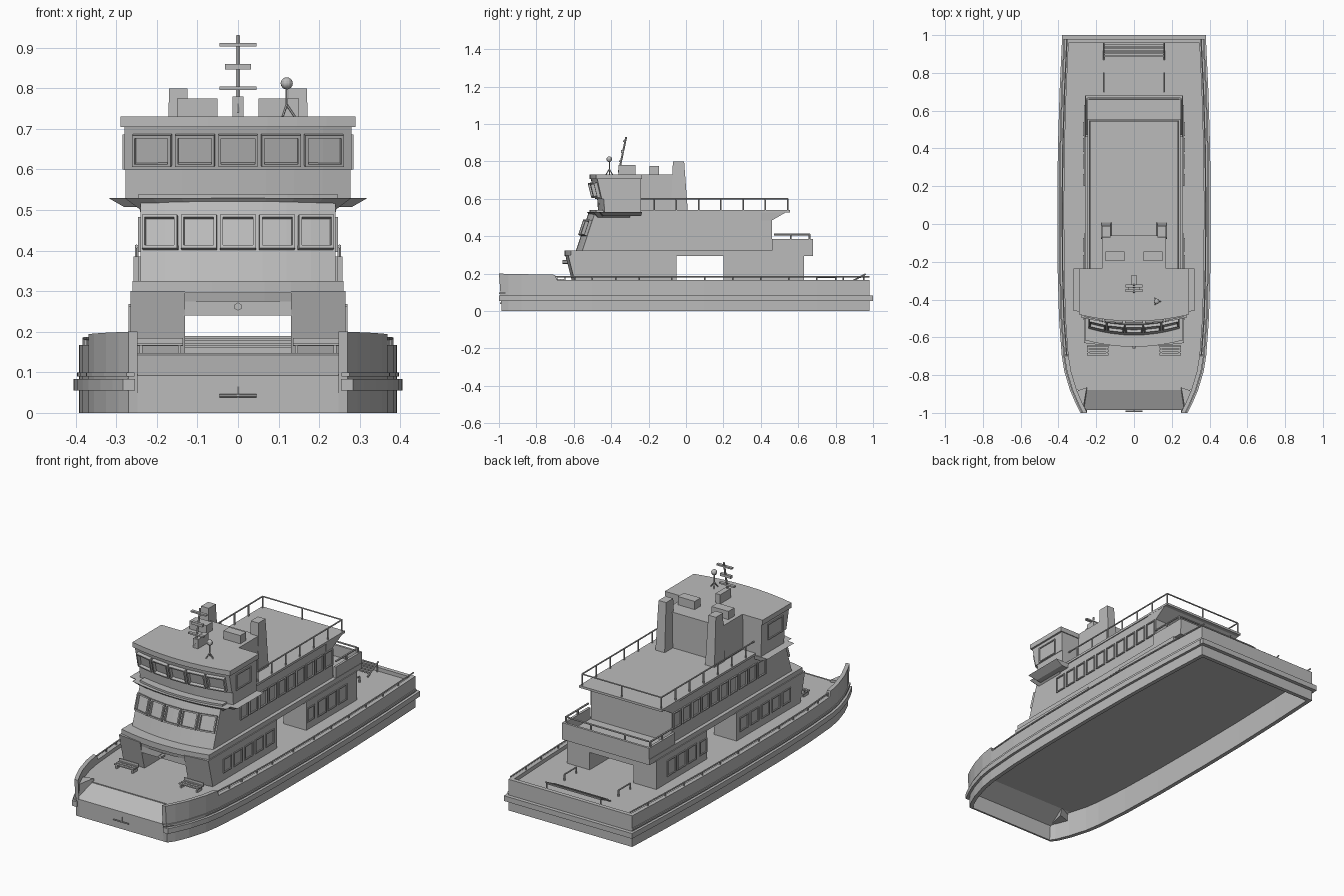
import bpy, bmesh, math
from mathutils import Vector, Matrix

if "Cube" in bpy.data.objects:
    bpy.data.objects.remove(bpy.data.objects["Cube"])

paint = bpy.data.materials.new("ship_grey")
paint.use_nodes = True
GREY = (0.5, 0.5, 0.5, 1)
paint.diffuse_color = GREY
paint.node_tree.nodes["Principled BSDF"].inputs["Base Color"].default_value = GREY


def finish(name, bm):
    bmesh.ops.recalc_face_normals(bm, faces=bm.faces)
    mesh = bpy.data.meshes.new(name)
    bm.to_mesh(mesh)
    bm.free()
    mesh.materials.append(paint)
    obj = bpy.data.objects.new(name, mesh)
    bpy.context.scene.collection.objects.link(obj)
    return obj


def mirror(obj):
    obj.modifiers.new("mirror", "MIRROR")
    return obj


def loft(name, rings):
    """Closed solid through a list of equal-length point rings."""
    bm = bmesh.new()
    rows = [[bm.verts.new(p) for p in ring] for ring in rings]
    n = len(rows[0])
    for a, b in zip(rows, rows[1:]):
        for i in range(n):
            j = (i + 1) % n
            bm.faces.new((a[i], a[j], b[j], b[i]))
    bm.faces.new(rows[0])
    bm.faces.new(rows[-1])
    return finish(name, bm)


def prism(name, low, z_low, high, z_high):
    return loft(name, [[(x, y, z_low) for x, y in low], [(x, y, z_high) for x, y in high]])


def add_box(bm, x, y, z):
    size = Matrix.Diagonal((x[1] - x[0], y[1] - y[0], z[1] - z[0], 1))
    centre = Vector((sum(x), sum(y), sum(z))) / 2
    bmesh.ops.create_cube(bm, size=1, matrix=Matrix.Translation(centre) @ size)


def box(name, x, y, z):
    bm = bmesh.new()
    add_box(bm, x, y, z)
    return finish(name, bm)


def add_rod(bm, a, b, radius=0.004, sides=6):
    a, b = Vector(a), Vector(b)
    turn = (b - a).to_track_quat("Z", "Y").to_matrix().to_4x4()
    bmesh.ops.create_cone(bm, cap_ends=True, segments=sides, radius1=radius, radius2=radius,
                          depth=(b - a).length, matrix=Matrix.Translation((a + b) / 2) @ turn)


def rods(name, pairs, radius=0.004):
    bm = bmesh.new()
    for a, b in pairs:
        add_rod(bm, a, b, radius)
    return finish(name, bm)


def add_frame(bm, centre, across, up, w, h, bar=0.007, depth=0.012):
    """Four bars around a window, standing proud of the wall."""
    across, up = Vector(across).normalized(), Vector(up).normalized()
    out = across.cross(up)
    turn = Matrix((across, up, out)).transposed().to_4x4()
    for u, v, sx, sy in ((0, h, w * 2 + bar, bar), (0, -h, w * 2 + bar, bar),
                         (w, 0, bar, h * 2), (-w, 0, bar, h * 2)):
        spot = Vector(centre) + across * u + up * v
        bmesh.ops.create_cube(bm, size=1, matrix=Matrix.Translation(spot) @ turn
                              @ Matrix.Diagonal((sx, sy, depth, 1)))


def house(w, front, back, bulge=0.035, steps=8):
    """Plan with a gently bowed front."""
    arc = []
    for i in range(steps + 1):
        t = 2 * i / steps - 1
        arc.append((w * t, front - bulge * (1 - t * t)))
    return arc + [(w, back), (-w, back)]


def front_windows(name, w, z_low, z_high, y_low, y_high, bulge=0.035):
    bm = bmesh.new()
    z, y = (z_low + z_high) / 2, (y_low + y_high) / 2
    for k in range(-2, 3):
        x = k * w * 0.4
        slope = 2 * bulge * x / (w * w)
        place = (x, y - bulge * (1 - (x / w) ** 2) - 0.003, z)
        add_frame(bm, place, (1, slope, 0), (0, y_high - y_low, z_high - z_low),
                  w * 0.17, (z_high - z_low) / 2, depth=0.018)
    finish(name, bm)


def side_windows(name, x, centres, z, w, h):
    bm = bmesh.new()
    for y in centres:
        add_frame(bm, (x, y, z), (0, 1, 0), (0, 0, 1), w, h, 0.006, 0.01)
    mirror(finish(name, bm))


# Hull: stations give half width along the length
STATIONS = [(-1, .27), (-.95, .295), (-.88, .325), (-.78, .355), (-.7, .368), (-.69, .369),
            (-.5, .383), (-.25, .39), (.1, .392), (.4, .389), (.7, .38), (.98, .367)]


def hull_strip(name, grow, thick, low, top):
    rings = []
    for y, w in STATIONS:
        a, z = w + grow, top(y)
        lean = 0.015 if y == -1 and grow == 0 else 0
        rings.append([(a, y + lean, low), (a, y, z), (a - thick, y, z), (a - thick, y + lean, low)])
    mirror(loft(name, rings))


def rim(y):
    return 0.2 - (y + 1) * 0.02 if y < -0.695 else 0.167


hull_strip("hull_side", 0, 0.022, 0, rim)
hull_strip("rubbing_belt", 0.014, 0.03, 0.055, lambda y: 0.083)
hull_strip("upper_strake", 0.005, 0.02, 0.09, lambda y: 0.1)
box("transom", (-.367, .367), (.958, .98), (0, .167))
box("stern_belt", (-.38, .38), (.97, 1), (.055, .083))

inner = [(w - .012, y) for y, w in STATIONS if y >= -.88]
deck_plan = inner + [(-x, y) for x, y in reversed(inner)]
prism("main_deck", deck_plan, .135, deck_plan, .147)

# Bow ramp slopes down to the front wall
loft("bow_ramp", [[(-.3, -.87, .135), (.3, -.87, .135), (.3, -.87, .147), (-.3, -.87, .147)],
                  [(-.27, -.985, .08), (.27, -.985, .08), (.27, -.985, .092), (-.27, -.985, .092)]])
box("bow_wall", (-.27, .27), (-.985, -.975), (0, .09))
mirror(prism("bow_cheek", [(.235, -.865), (.31, -.89), (.265, -.985)], .09,
             [(.25, -.865), (.32, -.89), (.272, -.99)], .16))
rods("bow_hook", [((-.045, -.992, .042), (.045, -.992, .042)), ((0, -.975, .042), (0, -.995, .042)),
                  ((0, -.985, .042), (0, -.985, .065))])

# Low rail on the bulwark
rail = []
walk = [(w - .012, y) for y, w in STATIONS if y >= -.7]
for (xa, ya), (xb, yb) in zip(walk, walk[1:]):
    rail.append(((xa, ya, .183), (xb, yb, .183)))
    for t in (0, .5):
        x, y = xa + (xb - xa) * t, ya + (yb - ya) * t
        rail.append(((x, y, .16), (x, y, .183)))
mirror(rods("bulwark_rail", rail))

# Main deck house: paired side cabins joined by lintels over the passage
mirror(prism("front_cabin", [(.13, -.605), (.265, -.59), (.265, -.05), (.13, -.05)], .14,
             [(.13, -.645), (.265, -.63), (.265, -.05), (.13, -.05)], .3))
mirror(box("rear_cabin", (.13, .265), (.2, .63), (.14, .3)))
box("front_lintel", (-.135, .135), (-.63, -.05), (.24, .3))
box("rear_lintel", (-.135, .135), (.2, .63), (.24, .3))
rods("passage_lamp", [((0, -.63, .262), (0, -.66, .262))], .01)
side_windows("front_cabin_window", .265, [-.47 + .09 * i for i in range(5)], .225, .032, .035)
side_windows("rear_cabin_window", .265, [.33 + .087 * i for i in range(3)], .225, .034, .04)
side_windows("rear_cabin_door", .265, [.235], .225, .028, .035)

# First upper floor and its brow
plan = house(.26, -.615, .68, .035)
prism("saloon_floor", plan, .295, plan, .325)
brow = house(.26, -.615, -.55)
prism("front_brow", house(.26, -.605, -.55), .275, brow, .32)
prism("saloon", house(.24, -.555, .46), .32, house(.24, -.485, .46), .53)
front_windows("saloon_front_window", .24, .405, .485, -.53, -.503)
side_windows("saloon_side_window", .242, [-.294 + .0795 * i for i in range(10)], .44, .03, .04)

# Aft balcony
mirror(box("balcony_side", (.245, .258), (.46, .68), (.32, .385)))
box("balcony_back", (-.258, .258), (.668, .68), (.32, .385))
balcony = [((-.24, .66, .41), (.24, .66, .41))]
for s in (-1, 1):
    balcony += [((s * .25, .47, .41), (s * .25, .66, .41)), ((s * .25, .66, .38), (s * .25, .66, .41)),
                ((s * .25, .56, .38), (s * .25, .56, .41)), ((s * .1, .66, .38), (s * .1, .66, .41))]
rods("balcony_rail", balcony, .005)

# Top deck with railing
prism("top_deck_overhang", house(.24, .4, .46, 0), .485, house(.245, .4, .555, 0), .54)
top = house(.245, -.48, .555)
prism("top_deck", top, .528, top, .54)
rails = [((-.235, .545, .6), (.235, .545, .6)), ((0, .545, .53), (0, .545, .6))]
for s in (-1, 1):
    x = s * .235
    rails.append(((x, -.25, .6), (x, .545, .6)))
    for i in range(7):
        y = -.17 + i * .119
        rails.append(((x, y, .53), (x, y, .6)))
rods("top_rail", rails)

# Wheelhouse
mirror(prism("bridge_wing", [(.23, -.45), (.28, -.44), (.28, -.24), (.23, -.24)], .507,
             [(.23, -.47), (.32, -.46), (.32, -.235), (.23, -.235)], .53))
prism("wheelhouse_visor", house(.24, -.47, -.3), .5, house(.28, -.495, -.3), .53)
prism("wheelhouse_base", house(.277, -.435, -.24), .53, house(.277, -.44, -.24), .6)
prism("wheelhouse", house(.28, -.45, -.24), .598, house(.28, -.475, -.24), .71)
roof = house(.29, -.48, -.235)
prism("wheelhouse_roof", roof, .705, roof, .731)
box("wheelhouse_rear", (-.17, .17), (-.25, -.06), (.53, .731))
front_windows("wheelhouse_front_window", .265, .61, .683, -.46, -.478)
side_windows("wheelhouse_side_window", .28, [-.355], .643, .06, .04)

# Funnels and roof boxes
mirror(prism("funnel", [(.12, -.08), (.175, -.08), (.175, .01), (.12, .01)], .53,
             [(.125, -.07), (.17, -.07), (.17, -.01), (.125, -.01)], .8))
mirror(box("roof_unit", (.05, .15), (-.195, -.145), (.725, .775)))

# Mast, crossbars and small aerial
box("mast_foot", (-.014, .014), (-.36, -.27), (.725, .78))
rods("mast", [((0, -.36, .74), (0, -.32, .93))], .005)
for i, (half, z, thick) in enumerate([(.045, .8, .004), (.032, .853, .007), (.045, .907, .004)]):
    y = -.36 + (z - .74) * .21
    box("mast_bar_%d" % (i + 1), (-half, half), (y - .012, y + .004), (z - thick, z + thick))
stand = [((.12, -.41, .75), (.12, -.41, .815))]
for turn in range(3):
    a = turn * math.tau / 3
    stand.append(((.12 + .02 * math.cos(a), -.41 + .02 * math.sin(a), .73), (.12, -.41, .76)))
rods("aerial_stand", stand, .003)
bm = bmesh.new()
bmesh.ops.create_uvsphere(bm, u_segments=12, v_segments=8, radius=.015,
                          matrix=Matrix.Translation((.12, -.41, .812)))
finish("aerial_ball", bm)

# Deck fittings: bow benches, stern gangway and rails
bm = bmesh.new()
for k in range(3):
    add_box(bm, (.135, .25), (-.695 + k * .018, -.683 + k * .018), (.166, .172))
for x in (.14, .235):
    add_box(bm, (x, x + .008), (-.69, -.65), (.14, .168))
add_box(bm, (.135, .25), (-.65, -.644), (.165, .185))
mirror(finish("bow_bench", bm))
bm = bmesh.new()
for k in range(5):
    add_box(bm, (-.16, .16), (.885 + k * .014, .894 + k * .014), (.16 + k * .006, .166 + k * .006))
finish("stern_gangway", bm)
mirror(rods("gangway_rail", [((.16, .87, .15), (.16, .96, .198)), ((.16, .95, .14), (.16, .95, .193)),
                             ((.16, .7, .18), (.16, .8, .18)), ((.16, .7, .14), (.16, .7, .18)),
                             ((.16, .8, .14), (.16, .8, .18))]))
